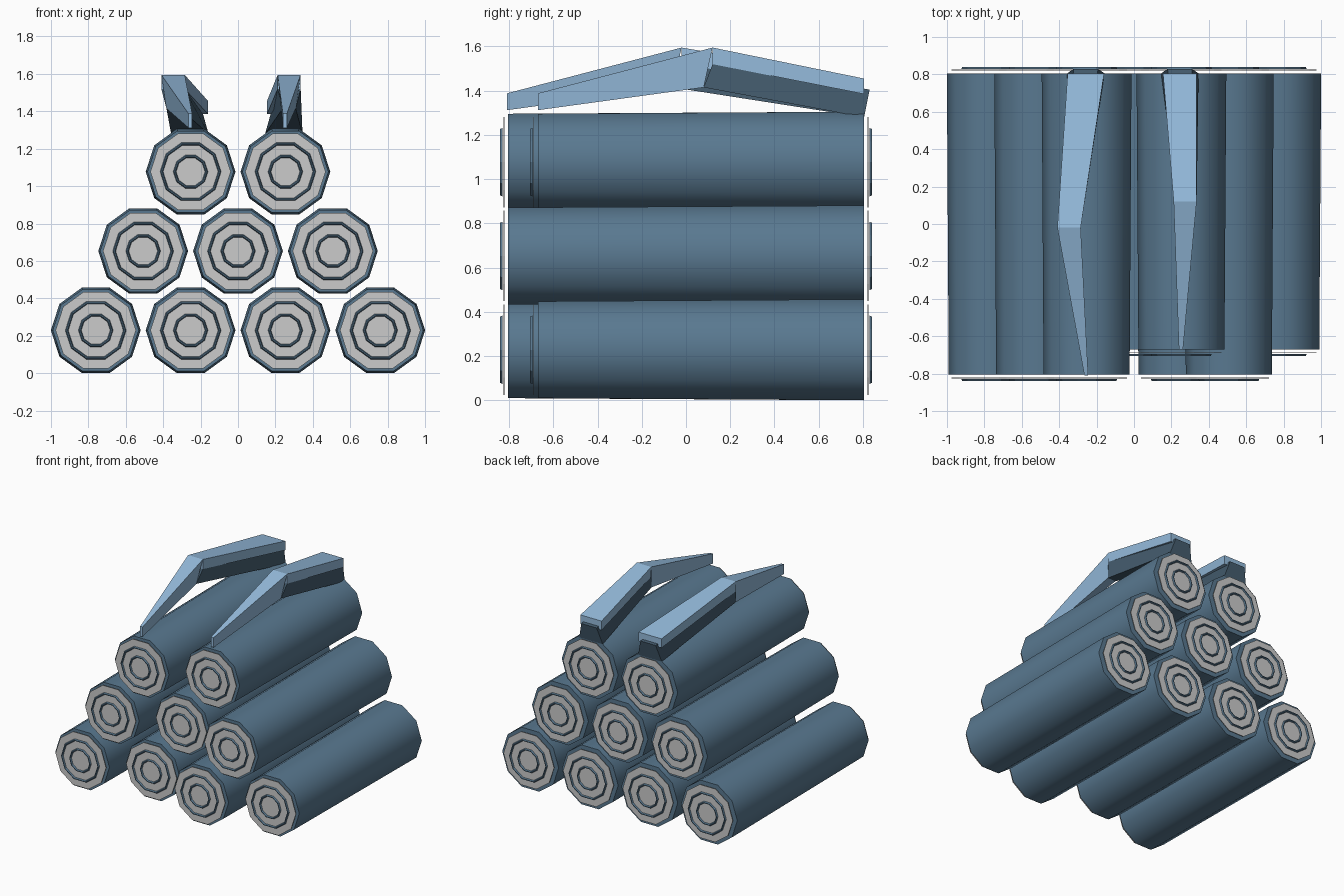
import bpy, bmesh, math
from mathutils import Vector

if "Cube" in bpy.data.objects:
    bpy.data.objects.remove(bpy.data.objects["Cube"])


def material(name, rgb):
    m = bpy.data.materials.new(name)
    m.diffuse_color = (*rgb, 1)
    m.use_nodes = True
    m.node_tree.nodes["Principled BSDF"].inputs["Base Color"].default_value = m.diffuse_color
    return m


BARK = material("bark_blue", (0.10, 0.19, 0.28))
LIGHT = material("light_blue", (0.30, 0.50, 0.72))
DARK = material("dark_blue", (0.06, 0.11, 0.16))


def loft(name, sections, mat=None, smooth=False, caps=True, closed=False):
    """Skin a list of equal-length point loops."""
    bm = bmesh.new()
    loops = [[bm.verts.new(p) for p in s] for s in sections]
    pairs = list(zip(loops, loops[1:]))
    if closed:
        pairs.append((loops[-1], loops[0]))
    n = len(loops[0])
    for a, b in pairs:
        for i in range(n):
            j = (i + 1) % n
            bm.faces.new((a[i], a[j], b[j], b[i]))
    if caps and not closed:
        bm.faces.new(loops[0])
        bm.faces.new(loops[-1])
    bmesh.ops.recalc_face_normals(bm, faces=bm.faces)
    me = bpy.data.meshes.new(name)
    bm.to_mesh(me)
    bm.free()
    ob = bpy.data.objects.new(name, me)
    bpy.context.collection.objects.link(ob)
    if mat:
        me.materials.append(mat)
    if smooth:
        bpy.context.view_layer.objects.active = ob
        ob.select_set(True)
        bpy.ops.object.shade_smooth_by_angle(angle=math.radians(40))
        ob.select_set(False)
    return ob


def decagon(x, y, z, r):
    return [Vector((x + r * math.cos(i * math.tau / 10), y,
                    z + r * math.sin(i * math.tau / 10))) for i in range(10)]


def log_end(x, y, z, side):
    # Pale cut face, standing just off the end of the log
    loft("cut_face", [decagon(x, y + side * 0.016, z, 0.215),
                      decagon(x, y + side * 0.020, z, 0.215)])
    # Growth rings
    for r in (0.155, 0.085):
        y0, y1 = y + side * 0.024, y + side * 0.035
        loft("growth_ring", [decagon(x, y0, z, r + 0.008), decagon(x, y1, z, r + 0.003),
                             decagon(x, y1, z, r - 0.003), decagon(x, y0, z, r - 0.008)],
             BARK, closed=True)


# Stacked logs: alternate ones are set back at the front
BACK = 0.805
for row, count in enumerate((4, 3, 2)):
    z = 0.229 + row * 0.424
    for i in range(count):
        x = (i - (count - 1) / 2) * 0.507
        front = -0.67 if i % 2 else -0.805
        loft("log", [decagon(x, front, z, 0.23), decagon(x, BACK, z, 0.24)], BARK, smooth=True)
        log_end(x, front, z, -1)
        log_end(x, BACK, z, 1)


def section(top, bottom):
    """Four-sided section; each edge is (y, z, x_min, x_max)."""
    (yt, zt, a, b), (yb, zb, c, d) = top, bottom
    return [(a, yt, zt), (b, yt, zt), (d, yb, zb), (c, yb, zb)]


def branch(tip, apex, tail):
    """Bent branch; each argument is (y, x_min, x_max)."""
    (y0, a0, b0), (y1, a1, b1), (y2, a2, b2) = tip, apex, tail
    c1, c2 = (a1 + b1) / 2, (a2 + b2) / 2
    lip = section((y1, 1.52, a1, b1), (y1 - 0.04, 1.415, c1 - 0.035, c1 + 0.035))
    # Tapering front arm
    front = [section((y0, 1.388, a0, b0), (y0, 1.312, a0, b0)),
             section((y1, 1.595, a1, b1), (y1 - 0.04, 1.415, c1 - 0.035, c1 + 0.035))]
    loft("branch_front", front, LIGHT)
    # Upper slab of the rear arm
    loft("branch_rear", [section((y1, 1.595, a1, b1), (y1, 1.52, a1, b1)),
                         section((y2, 1.455, a2, b2), (y2, 1.385, a2, b2))], LIGHT)
    # Dark underside, flaring towards the back
    loft("branch_underside", [lip, section((0.83, 1.405, c2 - 0.065, c2 + 0.065),
                                           (0.805, 1.28, c2 - 0.1, c2 + 0.1))], DARK)


branch((-0.81, -0.265, -0.245), (-0.02, -0.41, -0.285), (0.805, -0.355, -0.16))
branch((-0.67, 0.24, 0.262), (0.12, 0.212, 0.335), (0.805, 0.155, 0.335))
